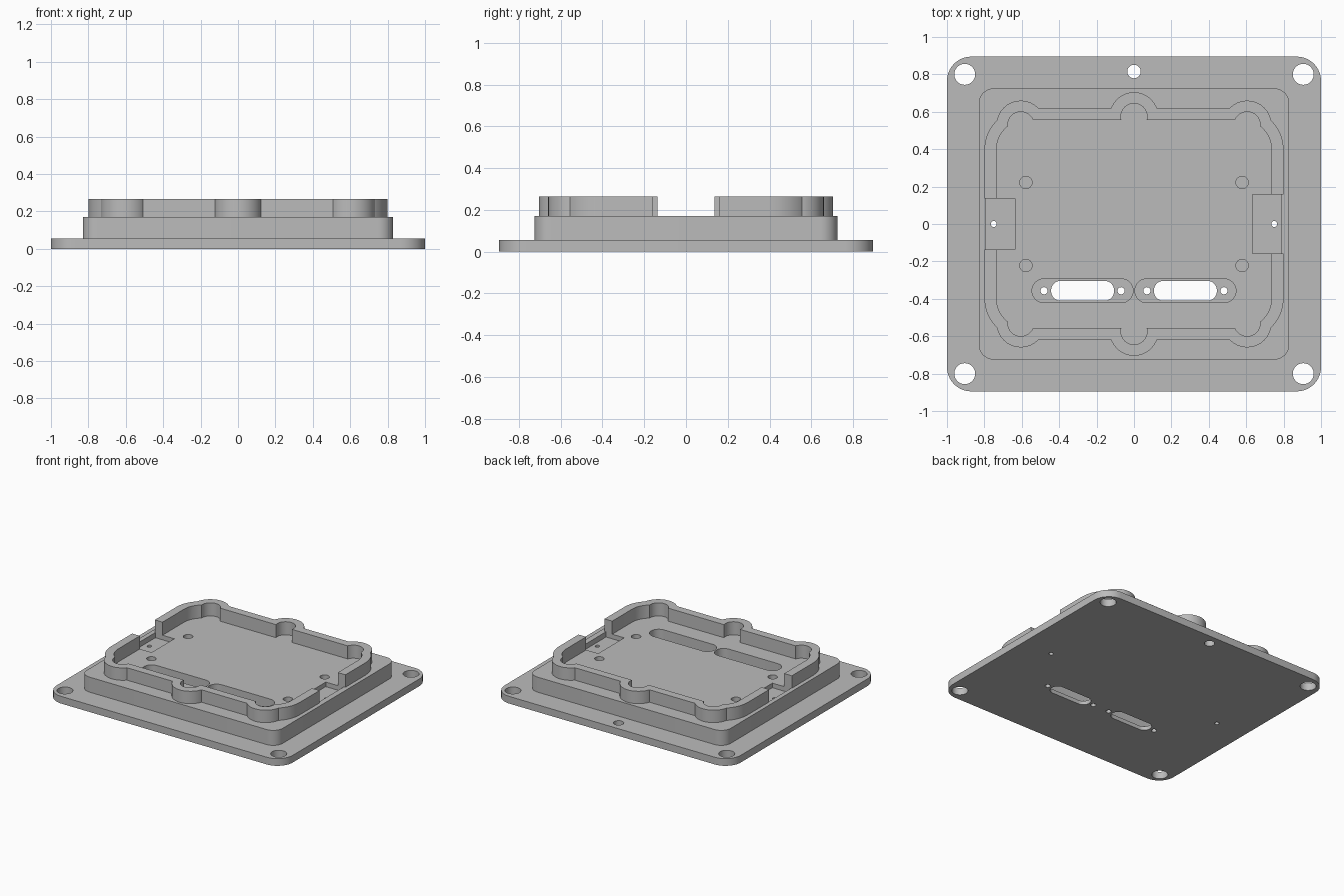
import bpy
import bmesh
import math

cube = bpy.data.objects.get("Cube")
if cube:
    bpy.data.objects.remove(cube, do_unlink=True)

# Single grey finish
grey = bpy.data.materials.new("plain grey")
grey.use_nodes = True
colour = (0.5, 0.5, 0.5, 1)
grey.diffuse_color = colour
grey.node_tree.nodes["Principled BSDF"].inputs["Base Color"].default_value = colour


def block(name, x, y, half_x, half_y, radius, bottom, top, steps=10):
    """Upright prism with a rounded rectangle outline."""
    points = []
    if radius == 0:
        points = [(x + sx * half_x, y + sy * half_y)
                  for sx, sy in ((1, 1), (-1, 1), (-1, -1), (1, -1))]
    else:
        corners = ((1, 1), (-1, 1), (-1, -1), (1, -1))
        for quarter, (sx, sy) in enumerate(corners):
            for i in range(steps + 1):
                a = (quarter + i / steps) * math.pi / 2
                p = (x + sx * (half_x - radius) + radius * math.cos(a),
                     y + sy * (half_y - radius) + radius * math.sin(a))
                if not points or math.dist(p, points[-1]) > 1e-5:
                    points.append(p)
        if math.dist(points[0], points[-1]) < 1e-5:
            points.pop()
    bm = bmesh.new()
    face = bm.faces.new([bm.verts.new((px, py, bottom)) for px, py in points])
    out = bmesh.ops.extrude_face_region(bm, geom=[face])
    for v in out["geom"]:
        if isinstance(v, bmesh.types.BMVert):
            v.co.z = top
    bmesh.ops.recalc_face_normals(bm, faces=bm.faces)
    mesh = bpy.data.meshes.new(name)
    bm.to_mesh(mesh)
    bm.free()
    mesh.materials.append(grey)
    obj = bpy.data.objects.new(name, mesh)
    bpy.context.collection.objects.link(obj)
    return obj


def post(name, x, y, radius, bottom, top):
    return block(name, x, y, radius, radius, radius, bottom, top, 8)


def combine(target, tool, operation):
    """Apply one boolean and discard the helper."""
    tool.hide_render = True
    mod = target.modifiers.new("combine", "BOOLEAN")
    mod.operation = operation
    mod.solver = "EXACT"
    mod.object = tool
    bpy.context.view_layer.objects.active = target
    bpy.ops.object.modifier_apply(modifier=mod.name)
    bpy.data.objects.remove(tool, do_unlink=True)


def add(tool):
    combine(body, tool, "UNION")


def cut(tool):
    combine(body, tool, "DIFFERENCE")


ROOF = 0.4      # clear of the top
UNDER = -0.1    # clear of the bottom
FLOOR = 0.165
bosses = [(x, s * y) for s in (1, -1)
          for x, y in ((0, 0.575), (-0.605, 0.53), (0.605, 0.53))]
# side, pocket centre, half length, half width
pockets = ((-1, 0.715, 0.08, 0.137), (1, 0.71, 0.077, 0.157))

# Rim wall with screw bosses and side gaps
body = block("cover_plate", 0, 0, 0.8, 0.617, 0.22, 0.1, 0.265)
for x, y in bosses:
    add(post("boss", x, y, 0.13, 0.1, 0.265))
for side, x, half_x, half_y in pockets:
    cut(block("gap", side * 0.8, 0, 0.17, half_y, 0, 0.15, ROOF))

# Raised step and mounting flange
add(block("raised_step", 0, 0, 0.83, 0.725, 0.08, 0.02, 0.17))
add(block("flange", 0, 0, 1, 0.895, 0.13, 0, 0.055))

# Inner cavity with boss bores
cut(block("cavity", 0, 0, 0.735, 0.555, 0.155, FLOOR, ROOF))
for x, y in bosses:
    cut(post("bore", x, y, 0.07, FLOOR, ROOF))

# Side pockets and their pin holes
for side, x, half_x, half_y in pockets:
    cut(block("pocket", side * x, 0, half_x, half_y, 0, 0.13, ROOF))
    cut(post("pin_hole", side * 0.75, 0, 0.016, UNDER, ROOF))

# Connector slots with countersunk recess and screw holes
for side in (-1, 1):
    x = side * 0.275
    cut(block("slot_recess", x, -0.357, 0.27, 0.064, 0.064, 0.03, ROOF))
    cut(block("slot", x, -0.357, 0.168, 0.053, 0.05, UNDER, ROOF))
    for offset in (-0.206, 0.206):
        cut(post("slot_screw", x + offset, -0.357, 0.019, UNDER, ROOF))

# Blind floor holes and flange corner holes
for sx in (-1, 1):
    for sy in (-1, 1):
        cut(post("floor_hole", sx * 0.578, sy * 0.222, 0.033, 0.09, ROOF))
        cut(post("corner_hole", sx * 0.905, sy * 0.8, 0.056, UNDER, ROOF))
cut(post("rear_hole", 0, 0.815, 0.036, UNDER, ROOF))

# Smooth the curves, keep the edges crisp
bpy.ops.object.select_all(action="DESELECT")
body.select_set(True)
bpy.context.view_layer.objects.active = body
bpy.ops.object.shade_smooth_by_angle(angle=math.radians(30))
